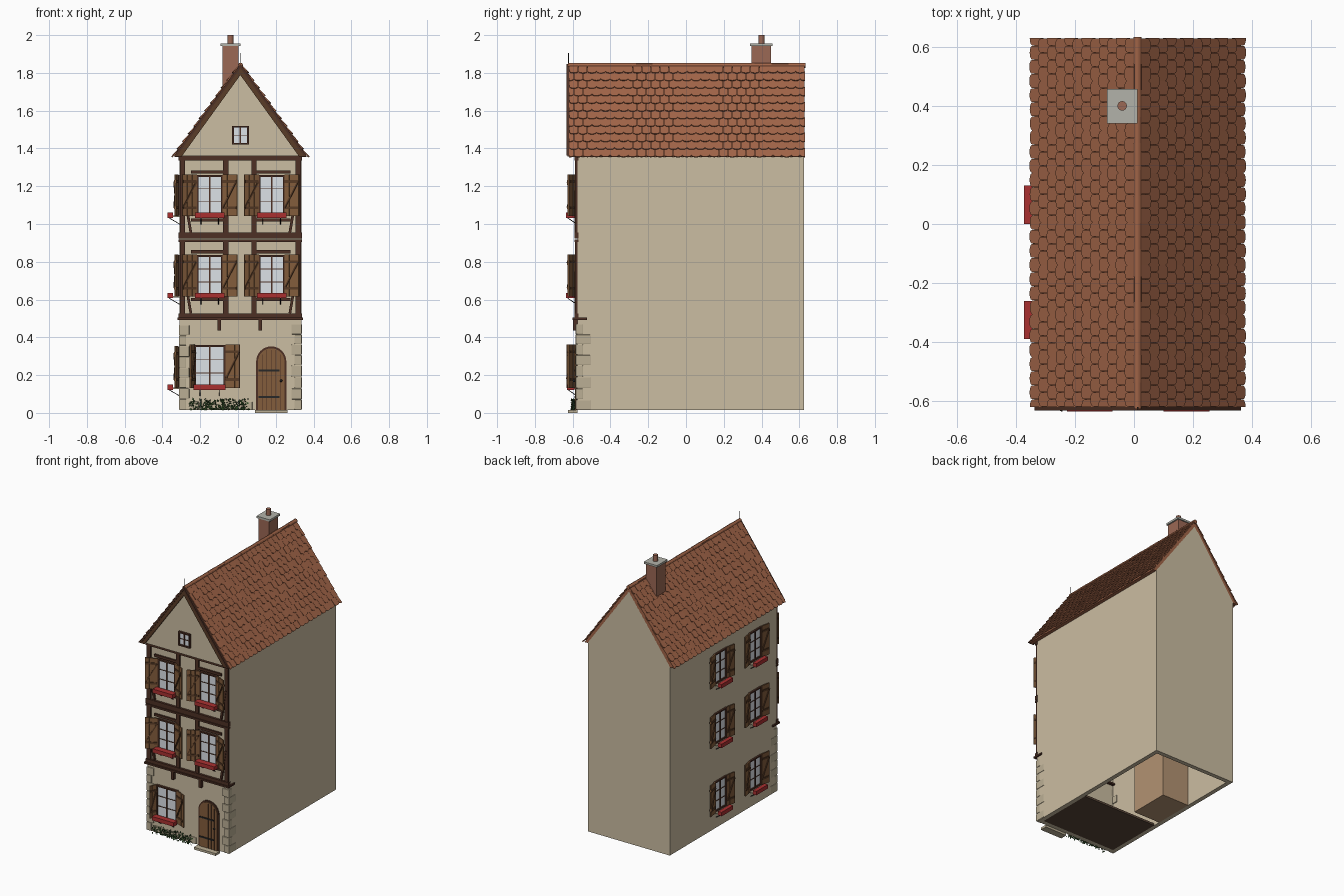
import bpy, bmesh, math, random
from mathutils import Matrix, Vector

if "Cube" in bpy.data.objects:
    bpy.data.objects.remove(bpy.data.objects["Cube"])

random.seed(4)
I = Matrix.Identity(4)
CX = 0.0125          # house axis
parts = {}
COL = dict(plaster=(.60, .51, .36), timber=(.075, .03, .018), wood=(.23, .11, .045), darkwood=(.10, .045, .02),
           tile=(.36, .13, .065), brick=(.33, .14, .09), glass=(.72, .76, .80), red=(.40, .03, .03),
           stone=(.50, .43, .30), green=(.03, .075, .02), grey=(.45, .45, .40), iron=(.02, .02, .02),
           floor=(.10, .06, .04), inner=(.45, .29, .17))


def part(name, mat):
    if name not in parts:
        parts[name] = (bmesh.new(), mat)
    return parts[name][0]


def box(bm, x0, x1, y0, y1, z0, z1, M=I):
    c = Vector(((x0 + x1) / 2, (y0 + y1) / 2, (z0 + z1) / 2))
    bmesh.ops.create_cube(bm, size=1, matrix=M @ Matrix.Translation(c) @ Matrix.Diagonal((x1 - x0, y1 - y0, z1 - z0, 1)))


def bar(bm, p, q, w, d, M=I):
    """Square bar from p to q; w across, d in depth."""
    p, q = Vector(p), Vector(q)
    v = q - p
    R = v.to_track_quat('Z', 'Y').to_matrix().to_4x4()
    box(bm, -w / 2, w / 2, -d / 2, d / 2, 0, v.length, M @ Matrix.Translation(p) @ R)


def prism(bm, pts, y0, y1, M=I):
    """Polygon in the xz plane extruded along y."""
    a = [bm.verts.new(M @ Vector((x, y0, z))) for x, z in pts]
    b = [bm.verts.new(M @ Vector((x, y1, z))) for x, z in pts]
    bm.faces.new(a)
    bm.faces.new(b[::-1])
    for i in range(len(a)):
        j = (i + 1) % len(a)
        bm.faces.new((a[j], a[i], b[i], b[j]))


def cyl(bm, r, h, M, n=16):
    bmesh.ops.create_cone(bm, cap_ends=True, segments=n, radius1=r, radius2=r, depth=h, matrix=M)


# walls, hollow and open below
X0, X1, Y0, Y1, Z0, ZE = -0.31, 0.335, -0.575, 0.625, 0.015, 1.36
w = part("walls", "plaster")
box(w, X0, X1, Y0, Y0 + .03, Z0, ZE)
box(w, X0, X1, Y1 - .03, Y1, Z0, ZE)
box(w, X0, X0 + .03, Y0 + .03, Y1 - .03, Z0, ZE)
box(w, X1 - .03, X1, Y0 + .03, Y1 - .03, Z0, ZE)
box(part("ground_floor", "floor"), X0 + .03, X1 - .03, Y0 + .03, -.13, Z0, .03)
box(part("inner_block", "inner"), X0 + .03, -.07, -.08, .21, Z0, .5)

# gables
SL, HW, APEX = 1.385, 0.35, 1.84
g = part("gables", "plaster")
tri = [(X0 - .01, ZE), (X1 + .01, ZE), (CX, APEX - .02)]
prism(g, tri, -.612, -.56)
prism(g, [(X0, ZE), (X1, ZE), (CX, APEX - .03)], Y1 - .03, Y1)


def chevron(bm, a, t, y0, y1):
    e = a - HW * SL
    prism(bm, [(CX - HW, e), (CX, a), (CX + HW, e), (CX + HW - t / SL, e), (CX, a - t), (CX - HW + t / SL, e)], y0, y1)


# roof shell and bargeboards
chevron(part("roof_shell", "tile"), APEX, .035, -.617, .625)
chevron(part("bargeboards", "darkwood"), APEX + .003, .055, -.627, -.617)
chevron(part("bargeboard_trim", "timber"), APEX + .008, .022, -.632, -.616)

# scalloped roof tiles in overlapping rows
rt = part("roof_tiles", "tile")
L = math.hypot(HW, HW * SL)
ROWS, COLS, TW = 12, 26, 1.246 / 26
for s in (-1, 1):
    d = Vector((s * HW, 0, -HW * SL)) / L
    n = Vector((s * HW * SL, 0, HW)) / L
    u = Vector((0, -s, 0))
    for r in range(ROWS):
        for c in range(COLS + (r % 2)):
            yc = -.618 + TW * (c + (0 if r % 2 else .5))
            ln, hw = L / ROWS * 1.25, TW * .485
            lift = random.uniform(.006, .009)
            org = Vector((CX, 0, APEX)) + d * (L / ROWS * r - .004)
            arc = [(hw * math.cos(k * math.pi / 6), ln - .012 + .012 * math.sin(k * math.pi / 6)) for k in range(7)]
            rows = []
            for h in (0, .006):
                ring = []
                for a, b in [(-hw, 0), (hw, 0)] + arc:
                    p = org + d * b + n * (h + lift * b / ln)
                    p.y = min(max(yc + u.y * a, -.62), .63)
                    ring.append(rt.verts.new(p))
                rows.append(ring)
            rt.faces.new(rows[0][::-1])
            rt.faces.new(rows[1])
            for i in range(9):
                j = (i + 1) % 9
                rt.faces.new((rows[0][i], rows[0][j], rows[1][j], rows[1][i]))

# ridge caps, finial
for k in range(14):
    cyl(part("ridge_caps", "tile"), .0135 if k % 2 else .0125, .092,
        Matrix.Translation((CX, -.58 + k * .0898, APEX)) @ Matrix.Rotation(math.pi / 2, 4, 'X'), 12)
bar(part("finial", "iron"), (CX, -.622, APEX), (CX, -.622, 1.905), .004, .004)

# chimney
box(part("chimney", "brick"), -.082, .002, .347, .449, 1.6, 1.945)
box(part("chimney_cap", "grey"), -.092, .012, .34, .457, 1.942, 1.956)
cyl(part("chimney_pot", "brick"), .016, .05, Matrix.Translation((-.04, .4, 1.975)))


# windows: local x along wall, -y outward, origin at sill centre
def shutter(M, sx, wd, h, ang):
    S = M @ Matrix.Translation((sx, -.006, 0)) @ Matrix.Rotation(ang, 4, 'Z')
    sg = 1 if sx > 0 else -1
    p, b = part("shutters", "wood"), part("shutter_battens", "darkwood")
    for k in range(3):
        a, c = sorted((sg * wd * (k / 3 + .012), sg * wd * ((k + 1) / 3 - .012)))
        box(p, a, c, -.008, 0, -.008, h + .008, S)
    a, c = sorted((sg * .004, sg * (wd - .004)))
    for z in (h * .14, h * .82):
        box(b, a, c, -.012, .003, z, z + .014, S)
    bar(b, (a, -.01, h * .18), (c, -.01, h * .85), .008, .008, S)


def window(M, wd, h, shut, box_w, o0, o1):
    f = part("window_frames", "timber")
    hw, t = wd / 2, .01
    box(part("window_glass", "glass"), -hw, hw, -.003, .004, 0, h, M)
    for x in (-hw, hw):
        box(f, x - t / 2, x + t / 2, -.012, .004, -t / 2, h + t / 2, M)
    for z in (0, h):
        box(f, -hw, hw, -.012, .004, z - t / 2, z + t / 2, M)
    box(f, -.004, .004, -.009, 0, 0, h, M)
    for k in ((1,) if h < .15 else (1, 2)):
        z = h * k / (2 if h < .15 else 3)
        box(f, -hw, hw, -.007, 0, z - .002, z + .002, M)
    for sx, sw, ang in shut:
        shutter(M, sx, sw, h, ang)
    if box_w:  # flower box on brackets
        b = box_w / 2
        box(part("flower_boxes", "red"), -b, b, -o1, -o0, -.018, .01, M)
        box(part("window_sills", "stone"), -hw, hw, -o0, 0, -.014, -.006, M)
        for x in (-b * .6, b * .6):
            bar(part("box_brackets", "iron"), (x, -o1 + .008, -.018), (x, 0, -.05), .004, .004, M)


A = math.radians(24)
for z in (.625, 1.05):
    for x in (-.15, .178):
        M = Matrix.Translation((x, Y0 - .004, z))
        window(M, .13, .205, [(-.07, .085, A), (.07, .085, -A)], .155, .012, .055)
window(Matrix.Translation((-.15, Y0 - .004, .14)), .155, .215,
       [(-.085, .05, math.radians(65)), (.085, .085, -A)], .17, .012, .052)
for y in (.065, -.325):
    for z in (.14, .625, 1.05):
        M = Matrix.Translation((X0, y, z)) @ Matrix.Rotation(-math.pi / 2, 4, 'Z')
        window(M, .125, .205, [(-.066, .072, .18), (.066, .072, -.18)], .13, .034, .062)
window(Matrix.Translation((CX, -.615, 1.425)), .08, .09, [], 0, 0, 0)

# timber framing on the front
tm = part("timber_frame", "timber")
F0, F1 = Y0 - .012, Y0 + .005
for z0, z1 in ((.492, .527), (.905, .918), (.922, .955), (1.335, 1.362)):
    box(tm, X0 - .004, X1 + .004, F0 - .004, F1, z0, z1)
box(part("jetty_beam", "timber"), X0 - .01, X1 + .01, -.6, -.525, .492, .504)
for z0, z1 in ((.527, .905), (.955, 1.335)):
    for x in (X0 + .016, -.065, .085, X1 - .016):
        box(tm, x - .014, x + .014, F0, F1, z0, z1)
    sill = .6 if z0 < .9 else 1.022
    for x in (-.15, .178):
        box(tm, x - .1, x + .1, F0, F1, sill - .008, sill + .008)
        box(tm, x - .1, x + .1, F0, F1, sill + .245, sill + .262)
    for sg in (-1, 1):
        bar(tm, (CX + sg * .262, Y0 - .004, z0), (CX + sg * .3, Y0 - .004, z0 + .22), .022, .014)
for x in (-.1, .118):
    box(part("jetty_brackets", "timber"), x - .009, x + .009, -.598, Y0, .435, .492)

# stone corner blocks and plinth
st = part("corner_stones", "stone")
for sg in (-1, 1):
    xc = X0 if sg < 0 else X1
    z = Z0
    for k in range(8):
        h = random.uniform(.052, .062)
        wx, wy = (.052, .03) if k % 2 else (.036, .07)
        a, b = sorted((xc + sg * .003, xc - sg * wx))
        box(st, a, b, Y0 - .009, Y0 + wy, z + .002, min(z + h, .49))
        z += h
pl = part("plinth_stones", "stone")
x = -.255
while x < .07:
    wd = random.uniform(.035, .055)
    box(pl, x, x + wd - .004, Y0 - .007, Y0 + .01, Z0, random.uniform(.05, .062))
    x += wd


# arched door
def arch(hw, top, base):
    return [(-hw, base), (hw, base)] + [(hw * math.cos(i * math.pi / 16), top - hw + hw * math.sin(i * math.pi / 16)) for i in range(17)]


D = Matrix.Translation((.176, 0, 0))
prism(part("door_frame", "timber"), arch(.08, .352, Z0), Y0 - .007, Y0 + .005, D)
prism(part("door", "wood"), arch(.07, .342, Z0), Y0 - .012, Y0 + .005, D)
for k in range(-2, 3):
    box(part("door_grooves", "timber"), k * .024 - .001, k * .024 + .001, Y0 - .0135, Y0, Z0, .31 if abs(k) == 2 else .333, D)
for z in (.08, .22):
    box(part("door_hinges", "iron"), -.068, .045, Y0 - .016, Y0, z, z + .01, D)
bmesh.ops.create_icosphere(part("door_knob", "iron"), subdivisions=2, radius=.007,
                           matrix=D @ Matrix.Translation((.052, Y0 - .018, .17)))
box(part("door_step", "stone"), .09, .262, -.625, Y0, 0, .016)

# ivy along the plinth
iv = part("ivy", "green")
for k in range(260):
    p = Vector((random.uniform(-.255, .06), random.uniform(-.607, -.584), .018 + .055 * random.random() ** 1.6))
    R = Matrix.Rotation(random.uniform(-1, 1), 4, 'Z') @ Matrix.Rotation(random.uniform(.6, 1.9), 4, 'X') @ Matrix.Rotation(random.uniform(0, 6), 4, 'Z')
    M, q = Matrix.Translation(p) @ R, random.uniform(.005, .009)
    iv.faces.new([iv.verts.new(M @ Vector((a * q, b * q, 0))) for a, b in ((0, -1), (.7, 0), (0, 1.1), (-.7, 0))])

# turn the parts into objects
mats = {}
for k, c in COL.items():
    mats[k] = bpy.data.materials.new(k)
    mats[k].diffuse_color = (*c, 1)
ROUND = ("ridge_caps", "chimney_pot", "door_knob")
for name, (bm, mat) in parts.items():
    bmesh.ops.recalc_face_normals(bm, faces=bm.faces)
    me = bpy.data.meshes.new(name)
    bm.to_mesh(me)
    bm.free()
    me.materials.append(mats[mat])
    ob = bpy.data.objects.new(name, me)
    bpy.context.collection.objects.link(ob)
    if name in ("corner_stones", "plinth_stones"):
        m = ob.modifiers.new("bevel", 'BEVEL')
        m.width, m.segments = .004, 2
    if name in ROUND:
        bpy.ops.object.select_all(action='DESELECT')
        ob.select_set(True)
        bpy.context.view_layer.objects.active = ob
        bpy.ops.object.shade_smooth_by_angle()

for m in bpy.data.materials:
    if m.users and not m.is_grease_pencil:
        m.use_nodes = True
        m.node_tree.nodes["Principled BSDF"].inputs["Base Color"].default_value = m.diffuse_color
